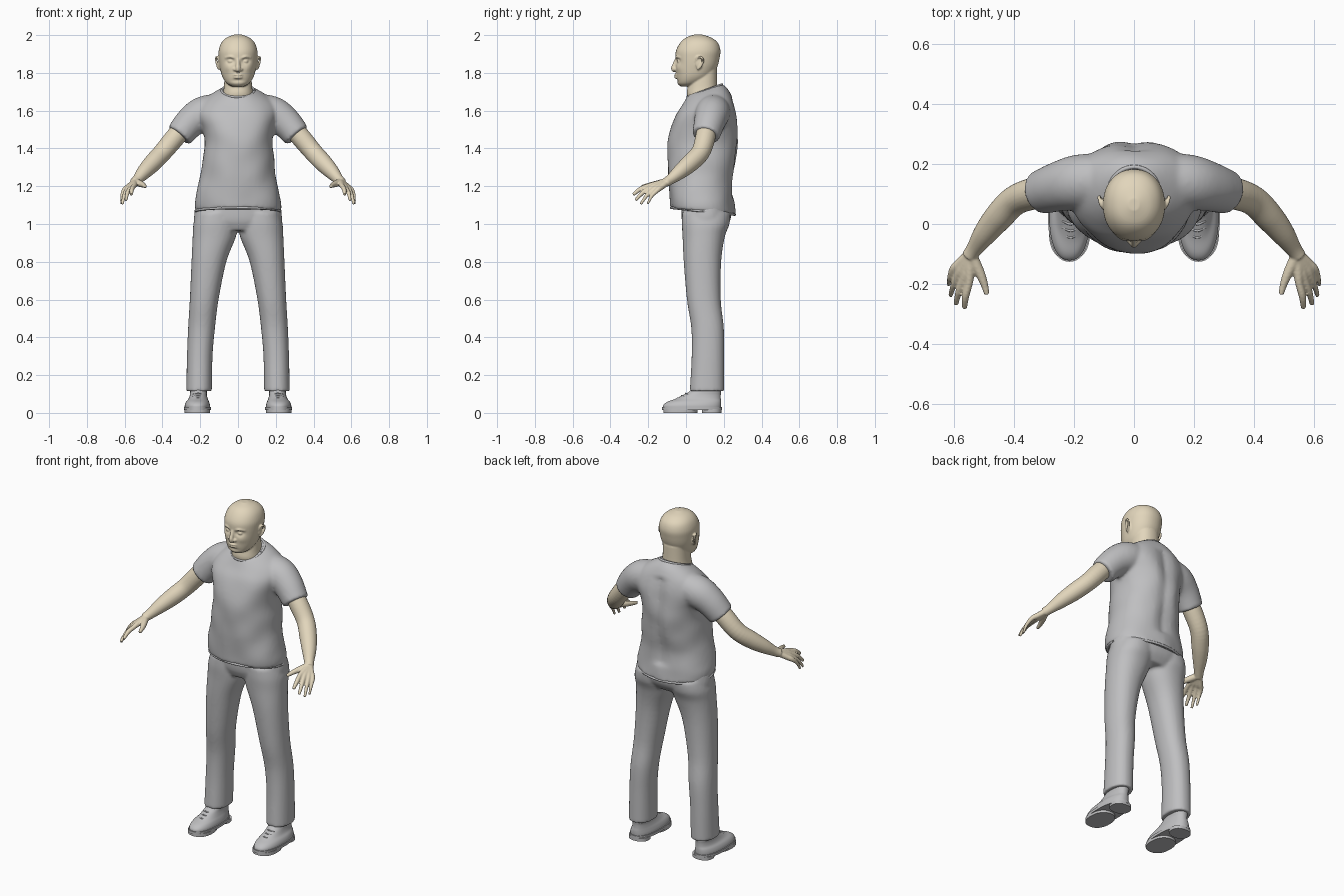
import bpy, bmesh, math
from mathutils import Vector, Matrix, noise

cube = bpy.data.objects.get("Cube")
if cube:
    bpy.data.objects.remove(cube)


def material(name, rgb):
    m = bpy.data.materials.new(name)
    m.use_nodes = True
    m.diffuse_color = (*rgb, 1)
    m.node_tree.nodes["Principled BSDF"].inputs["Base Color"].default_value = (*rgb, 1)
    return m


skin = material("warm skin", (0.76, 0.67, 0.50))
cloth = material("light grey cloth", (0.52, 0.52, 0.53))
SIDES = 48


def spline(pts, steps):
    """Smooth curve through tuples of any length."""
    out = []
    for i in range(len(pts) - 1):
        a, b, c, d = (pts[max(0, min(len(pts) - 1, i + k))] for k in (-1, 0, 1, 2))
        for s in range(steps):
            t = s / steps
            out.append([q + t / 2 * (r - p + t * (2 * p - 5 * q + 4 * r - e + t * (3 * (q - r) + e - p)))
                        for p, q, r, e in zip(a, b, c, d)])
    return out + [list(pts[-1])]


def skin_rings(bm, rings):
    """Closed shell over a row of point rings."""
    vs = [[bm.verts.new(p) for p in ring] for ring in rings]
    n = len(vs[0])
    for a, b in zip(vs, vs[1:]):
        for i in range(n):
            j = (i + 1) % n
            bm.faces.new((a[i], a[j], b[j], b[i]))
    bm.faces.new(vs[0][::-1])
    bm.faces.new(vs[-1])


def loft(bm, sections, power=2.2, steps=5, sculpt=None):
    """Sections are (z, x0, x1, y0, y1, tilt), stacked upwards."""
    rings = []
    for z, x0, x1, y0, y1, tilt in spline(sections, steps):
        ring = []
        for i in range(SIDES):
            a = math.tau * i / SIDES
            c, s = (math.copysign(abs(f) ** (2 / power), f) for f in (math.cos(a), math.sin(a)))
            p = Vector(((x0 + x1) / 2 + c * (x1 - x0) / 2, (y0 + y1) / 2 + s * (y1 - y0) / 2, z + tilt * s))
            ring.append(sculpt(p) if sculpt else p)
        rings.append(ring)
    skin_rings(bm, rings)


def sym(rows):
    """Centred sections from (z, half width, y0, y1, tilt)."""
    return [(z, -w, w, a, b, t) for z, w, a, b, t in rows]


def tube(bm, path, n=20, steps=5):
    """Round tube along (x, y, z, radius) points."""
    pts = spline(path, steps)
    cs = [Vector(p[:3]) for p in pts]
    rings = []
    for i, p in enumerate(pts):
        d = cs[min(i + 1, len(cs) - 1)] - cs[max(i - 1, 0)]
        q = d.to_track_quat('Z', 'Y')
        rings.append([cs[i] + q @ Vector((math.cos(a), math.sin(a), 0)) * p[3]
                      for a in (math.tau * k / n for k in range(n))])
    skin_rings(bm, rings)


def ball(bm, centre, radii):
    m = Matrix.Translation(centre) @ Matrix.Diagonal((*radii, 1))
    bmesh.ops.create_uvsphere(bm, u_segments=20, v_segments=12, radius=1, matrix=m)


def finish(name, bm, mat, voxel=0, smooth=3, mirror=False):
    bmesh.ops.recalc_face_normals(bm, faces=bm.faces)
    for f in bm.faces:
        f.smooth = True
    me = bpy.data.meshes.new(name)
    bm.to_mesh(me)
    bm.free()
    me.materials.append(mat)
    ob = bpy.data.objects.new(name, me)
    bpy.context.collection.objects.link(ob)
    if voxel:
        r = ob.modifiers.new("Merge", 'REMESH')
        r.mode, r.voxel_size, r.use_smooth_shade = 'VOXEL', voxel, True
        s = ob.modifiers.new("Soften", 'SMOOTH')
        s.factor, s.iterations = 0.5, smooth
    if mirror:
        ob.modifiers.new("Mirror", 'MIRROR')
    return ob


# Shirt: torso and two sleeves merged, with soft folds
def folds(p):
    k = noise.noise(Vector((p.x * 9, p.y * 7, p.z * 8))) * 0.009
    out = Vector((p.x, p.y - 0.09, 0)).normalized()
    groove = math.exp(-(p.x / 0.035) ** 2) * 0.014 if p.y > 0.15 and 1.15 < p.z < 1.66 else 0
    return p + out * (k - groove)


bm = bmesh.new()
loft(bm, sym([(1.065, .226, -.08, .26, -.018), (1.12, .226, -.085, .255, -.01), (1.22, .205, -.09, .248, 0),
              (1.32, .192, -.10, .267, 0), (1.42, .18, -.10, .277, 0), (1.50, .19, -.085, .277, 0),
              (1.58, .215, -.052, .272, 0), (1.64, .195, -.02, .252, .01), (1.69, .135, .005, .225, .02),
              (1.712, .085, .012, .192, .03)]), sculpt=folds)
for s in (-1, 1):
    tube(bm, [(s * .08, .15, 1.605, .085), (s * .18, .14, 1.585, .092), (s * .25, .125, 1.54, .083),
              (s * .312, .105, 1.468, .073)], 32)
finish("shirt", bm, cloth, 0.01, 5)

# Shirt hem and neckband
bm = bmesh.new()
for z, w, y0, y1, tilt, r in ((1.705, .086, .008, .19, .033, .007), (1.068, .224, -.078, .258, -.018, .007)):
    ring = [(w * math.cos(a), (y0 + y1) / 2 + (y1 - y0) / 2 * math.sin(a), z + tilt * math.sin(a), r)
            for a in (math.tau * k / 40 for k in range(41))]
    tube(bm, ring, 8, 1)
finish("shirt_bands", bm, cloth)

# Trousers: hips and two legs merged
bm = bmesh.new()
loft(bm, sym([(.965, .19, .0, .2, 0), (1.02, .232, -.022, .235, 0), (1.1, .222, -.025, .24, 0)]))
leg = [(.115, .138, .274, .02, .202), (.3, .135, .27, .03, .202), (.45, .122, .264, .028, .2),
       (.6, .103, .255, .005, .184), (.8, .062, .246, -.012, .186), (.93, .012, .24, -.018, .205),
       (1.0, .0, .236, -.022, .23), (1.06, .0, .22, -.02, .235)]
for s in (-1, 1):
    loft(bm, [(z, s * a, s * b, y0, y1, 0) for z, a, b, y0, y1 in leg])
finish("trousers", bm, cloth, 0.009, 4)


# Head: sculpted skull, features, ears and neck
def sockets(p):
    d = 0
    if p.y < 0.05:
        for s in (-1, 1):
            d += 0.016 * math.exp(-((p.x - s * .04) / .02) ** 2 - ((p.z - 1.862) / .013) ** 2)
            d -= 0.006 * math.exp(-((p.x - s * .055) / .022) ** 2 - ((p.z - 1.825) / .02) ** 2)
        d += 0.007 * math.exp(-(p.x / .03) ** 2 - ((p.z - 1.76) / .008) ** 2)
    return p + Vector((0, d, 0))


bm = bmesh.new()
loft(bm, sym([(1.728, .03, -.028, .03, 0), (1.745, .06, -.045, .08, 0), (1.78, .083, -.052, .135, 0),
              (1.83, .096, -.054, .165, 0), (1.88, .102, -.056, .178, 0), (1.92, .102, -.052, .182, 0),
              (1.96, .088, -.03, .168, 0), (1.987, .06, .0, .133, 0), (2.003, .018, .045, .085, 0)]),
     2.15, 8, sockets)
loft(bm, sym([(1.62, .08, .03, .17, 0), (1.68, .08, .005, .17, 0), (1.73, .074, .01, .165, 0),
              (1.82, .07, .03, .165, 0)]))
tube(bm, [(0, -.05, 1.872, .009), (0, -.06, 1.845, .011), (0, -.066, 1.822, .014), (0, -.056, 1.812, .012)])
ball(bm, (0, -.05, 1.789), (.026, .013, .0065))
ball(bm, (0, -.049, 1.776), (.023, .013, .007))
for s in (-1, 1):
    ball(bm, (s * .015, -.054, 1.818), (.011, .012, .009))
    ball(bm, (s * .038, -.034, 1.861), (.017, .014, .009))
    tube(bm, [(s * .016, -.05, 1.879, .006), (s * .04, -.047, 1.886, .007), (s * .068, -.025, 1.88, .006)], 12)
    # Ear: rim around a shallow bowl
    ball(bm, (s * .1, .068, 1.85), (.008, .018, .03))
    tube(bm, [(s * .1, .052, 1.86, .005), (s * .109, .062, 1.883, .006), (s * .116, .084, 1.88, .006),
              (s * .115, .09, 1.86, .006), (s * .108, .076, 1.832, .006), (s * .1, .06, 1.82, .006)], 10)
finish("head", bm, skin, 0.0045, 3)

# Arm with a hand of four fingers and a thumb
bm = bmesh.new()
wrist = Vector((.543, -.095, 1.225))
tube(bm, [(.26, .115, 1.54, .05), (.33, .103, 1.462, .053), (.397, .078, 1.382, .05), (.45, .025, 1.325, .048),
          (.495, -.03, 1.278, .04), (.53, -.08, 1.238, .028), (.55, -.108, 1.22, .025)], 24)
index, little = Vector((.55, -.195, 1.203)), Vector((.602, -.15, 1.18))
tips = [(.565, -.28, 1.155), (.594, -.268, 1.125), (.612, -.24, 1.105), (.618, -.203, 1.107)]
for i, tip in enumerate(tips):
    k = index.lerp(little, i / 3)
    base = wrist + (k - wrist) * 0.12
    tip = Vector(tip)
    mid = k.lerp(tip, .5) + Vector((.004, -.004, .006))
    r = .0125 - .001 * i
    tube(bm, [(*base, .017), (*base.lerp(k, .6), .016), (*k, .0135), (*mid, r), (*tip, r * .7)], 14)
tube(bm, [(.54, -.11, 1.222, .02), (.515, -.16, 1.212, .017), (.5, -.198, 1.205, .013), (.49, -.235, 1.198, .009)], 14)
finish("arms", bm, skin, 0.0045, 3, True)

# Shoe: upper, sole, heel and laces
bm = bmesh.new()
loft(bm, [(.02, .148, .282, -.12, .184, 0), (.04, .148, .282, -.12, .186, 0), (.058, .153, .275, -.1, .186, 0),
          (.075, .16, .262, -.055, .184, 0), (.095, .165, .255, -.015, .184, 0), (.115, .165, .253, .02, .186, 0),
          (.15, .17, .25, .04, .185, 0)], 2.3)
finish("shoe_uppers", bm, cloth, mirror=True)
bm = bmesh.new()
for z0, z1, a, b, y0, y1 in ((.014, .03, .143, .287, -.126, .19), (0, .02, .147, .283, -.12, .06),
                             (0, .02, .152, .272, .085, .189)):
    loft(bm, [(z0, a, b, y0, y1, 0), (z1, a, b, y0, y1, 0)], 2.3, 1)
ob = finish("shoe_soles", bm, cloth, mirror=True)
for o in bpy.context.selected_objects:
    o.select_set(False)
ob.select_set(True)
bpy.context.view_layer.objects.active = ob
bpy.ops.object.shade_smooth_by_angle()
bm = bmesh.new()
for i in range(3):
    y, z = -.045 + i * .022, .079 + i * .012
    tube(bm, [(.185, y + .012, z - .006, .004), (.211, y, z, .004), (.238, y + .012, z - .006, .004)], 8)
finish("shoe_laces", bm, cloth, mirror=True)
